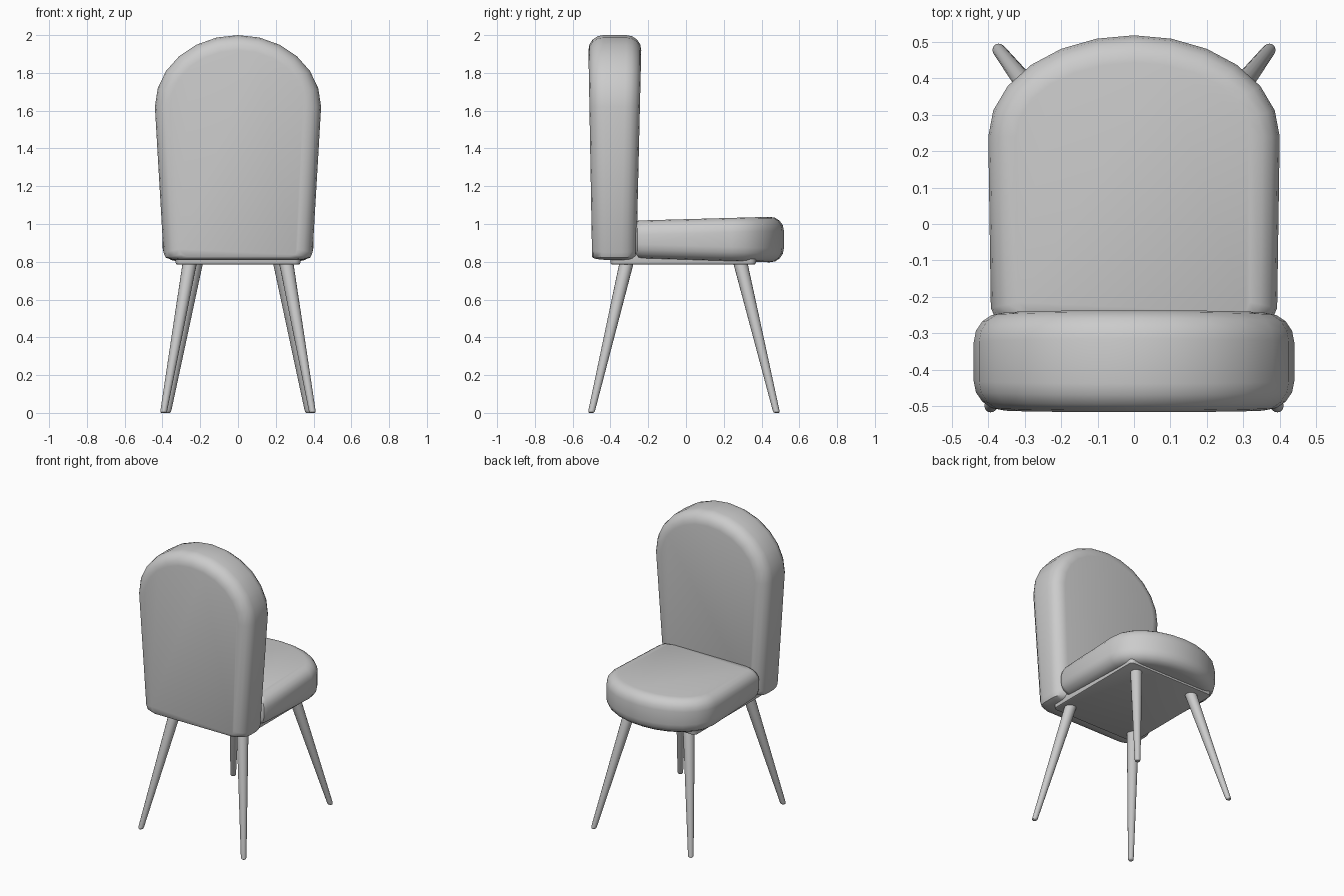
import bpy, bmesh
from math import sin, cos, pi, radians

if "Cube" in bpy.data.objects:
    bpy.data.objects.remove(bpy.data.objects["Cube"])


def finish(name, bm):
    bmesh.ops.recalc_face_normals(bm, faces=bm.faces)
    mesh = bpy.data.meshes.new(name)
    bm.to_mesh(mesh)
    bm.free()
    ob = bpy.data.objects.new(name, mesh)
    bpy.context.collection.objects.link(ob)
    bpy.ops.object.select_all(action='DESELECT')
    ob.select_set(True)
    bpy.context.view_layer.objects.active = ob
    bpy.ops.object.shade_smooth_by_angle(angle=radians(40))
    return ob


def loft(name, rings):
    bm = bmesh.new()
    loops = [[bm.verts.new(p) for p in ring] for ring in rings]
    n = len(loops[0])
    for a, b in zip(loops, loops[1:]):
        for i in range(n):
            j = (i + 1) % n
            bm.faces.new((a[i], a[j], b[j], b[i]))
    bm.faces.new(loops[0])
    bm.faces.new(loops[-1])
    return finish(name, bm)


def outline(base_w, arch_w, start, spring, end, d):
    """Arched cushion outline (across, along), shrunk by d."""
    pts = [((arch_w - d) * cos(i * pi / 12),
            spring + (end - spring - d) * sin(i * pi / 12)) for i in range(13)]
    w, v = base_w - d, start + 0.2 * d
    corner = [(w, v + 0.04), (w - 0.012, v + 0.012), (w - 0.05, v)]
    return pts + [(-x, y) for x, y in corner] + corner[::-1]


def cushion(name, base_w, arch_w, start, spring, end, low, high, r, place):
    """Rounded cushion; low/high are thickness limits at its start and end."""
    rings = []
    for side in (0, 1):
        angles = [0, 22.5, 45, 67.5, 90]
        for a in (angles[::-1] if side == 0 else angles):
            a = radians(a)
            ring = []
            for u, v in outline(base_w, arch_w, start, spring, end, r * (1 - cos(a))):
                t = (v - start) / (end - start)
                lo = low[0] + (low[1] - low[0]) * t
                hi = high[0] + (high[1] - high[0]) * t
                depth = r * (1 - sin(a))
                ring.append(place(u, v, lo + depth if side == 0 else hi - depth))
            rings.append(ring)
    return loft(name, rings)


# Upholstered backrest and seat
cushion("backrest", 0.395, 0.44, 0.81, 1.62, 2.0, (-0.497, -0.518), (-0.263, -0.235),
        0.08, lambda u, v, w: (u, w, v))
cushion("seat", 0.393, 0.40, -0.27, 0.24, 0.518, (0.818, 0.795), (1.018, 1.04),
        0.075, lambda u, v, w: (u, v, w))

# Base plate under the cushions
bm = bmesh.new()
bmesh.ops.create_cube(bm, size=1)
for v in bm.verts:
    v.co = (v.co.x * 0.66, v.co.y * 0.77 - 0.015, v.co.z * 0.055 + 0.8125)
upright = [e for e in bm.edges if abs(e.verts[0].co.z - e.verts[1].co.z) > 0.01]
bmesh.ops.bevel(bm, geom=upright, offset=0.03, segments=4, profile=0.5, affect='EDGES')
rim = [e for e in bm.edges if all(v.co.z < 0.79 for v in e.verts)]
bmesh.ops.bevel(bm, geom=rim, offset=0.01, segments=2, profile=0.5, affect='EDGES')
finish("base_plate", bm)


# Splayed tapered legs
def leg(name, foot, top):
    rings = []
    for z, r in ((0, 0.011), (0.004, 0.016), (0.014, 0.018), (0.795, 0.038)):
        t = z / 0.785
        cx, cy = (f + (p - f) * t for f, p in zip(foot, top))
        rings.append([(cx + r * cos(i * pi / 8), cy + r * sin(i * pi / 8), z)
                      for i in range(16)])
    return loft(name, rings)


for s, side in ((-1, "left"), (1, "right")):
    leg("leg_backrest_" + side, (s * 0.395, -0.502), (s * 0.257, -0.317))
    leg("leg_seat_" + side, (s * 0.373, 0.48), (s * 0.225, 0.29))
